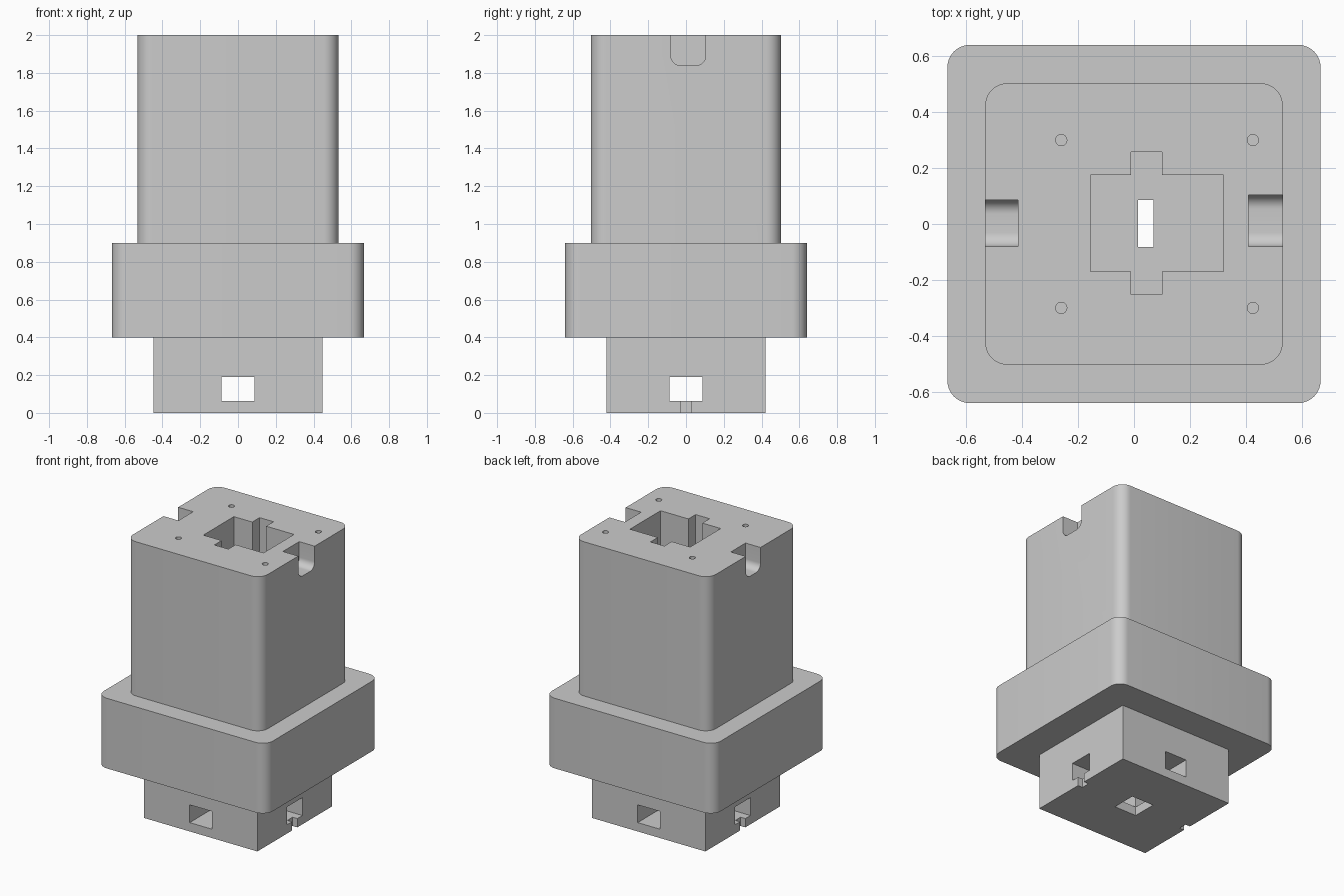
import bpy, bmesh

cube = bpy.data.objects.get("Cube")
if cube:
    bpy.data.objects.remove(cube, do_unlink=True)

grey = bpy.data.materials.new("plain_grey")
grey.use_nodes = True
colour = (0.6, 0.6, 0.6, 1)
grey.diffuse_color = colour
grey.node_tree.nodes["Principled BSDF"].inputs["Base Color"].default_value = colour


def box(name, xs, ys, zs, radius=0.0, axis=2, low_only=False):
    """Box between limits, with edges along one axis optionally rounded."""
    bm = bmesh.new()
    bmesh.ops.create_cube(bm, size=1)
    limits = (xs, ys, zs)
    for v in bm.verts:
        for i, (a, b) in enumerate(limits):
            v.co[i] = a if v.co[i] < 0 else b
    if radius:
        middle = sum(zs) / 2
        edges = [e for e in bm.edges
                 if abs(e.verts[0].co[axis] - e.verts[1].co[axis]) > 0.001
                 and (not low_only or e.verts[0].co.z < middle)]
        edges = [e for e in edges
                 if all(abs(e.verts[0].co[i] - e.verts[1].co[i]) < 0.001
                        for i in range(3) if i != axis)]
        bmesh.ops.bevel(bm, geom=edges, offset=radius, segments=10,
                        profile=0.5, affect='EDGES')
    return finish(name, bm)


def finish(name, bm):
    mesh = bpy.data.meshes.new(name)
    bm.to_mesh(mesh)
    bm.free()
    mesh.materials.append(grey)
    obj = bpy.data.objects.new(name, mesh)
    bpy.context.collection.objects.link(obj)
    return obj


def drill(x, y, radius, depth):
    """Round cutter entering from the top of the tower."""
    bm = bmesh.new()
    bmesh.ops.create_cone(bm, cap_ends=True, segments=24, radius1=radius,
                          radius2=radius, depth=2 * depth)
    bmesh.ops.translate(bm, verts=bm.verts, vec=(x, y, 2))
    return finish("drill_cutter", bm)


def activate(obj):
    bpy.ops.object.select_all(action='DESELECT')
    obj.select_set(True)
    bpy.context.view_layer.objects.active = obj


def cut(obj, cutters):
    activate(obj)
    for c in cutters:
        c.hide_render = True
        mod = obj.modifiers.new("cut", 'BOOLEAN')
        mod.operation = 'DIFFERENCE'
        mod.solver = 'EXACT'
        mod.object = c
        bpy.ops.object.modifier_apply(modifier=mod.name)


# Three stacked blocks
base = box("base", (-0.447, 0.447), (-0.42, 0.42), (0, 0.4))
collar = box("collar", (-0.667, 0.667), (-0.64, 0.64), (0.4, 0.9), 0.08)
tower = box("tower", (-0.532, 0.532), (-0.503, 0.503), (0.9, 2), 0.08)

# Cross-shaped pocket running down from the top, with a slot in its floor
pocket = [box("pocket_cutter", (-0.155, 0.32), (-0.17, 0.175), (0.5, 2.1)),
          box("key_cutter", (-0.01, 0.1), (-0.252, 0.258), (0.5, 2.1))]
slot = box("slot_cutter", (0.015, 0.07), (-0.083, 0.086), (0.1, 0.6))

# Rounded notches in both sides of the tower top
notches = [box("left_notch_cutter", (0.41, 0.6), (-0.08, 0.104), (1.84, 2.1),
               0.05, 0, True),
           box("right_notch_cutter", (-0.6, -0.414), (-0.08, 0.086), (1.84, 2.1),
               0.05, 0, True)]

# Screw holes
screws = [drill(x, y, 0.02, 0.3) for x in (-0.26, 0.425) for y in (-0.3, 0.3)]

# Crossing tunnels, bottom well and small edge grooves in the base
w = 0.087
tunnels = [box("front_tunnel_cutter", (-w, w), (-0.6, 0.6), (0.063, 0.19)),
           box("side_tunnel_cutter", (-0.6, 0.6), (-w, w), (0.063, 0.19)),
           box("well_cutter", (-w, w), (-w, w), (-0.1, 0.15))]
grooves = [box("groove_cutter", sorted((s * 0.41, s * 0.6)), (-0.03, 0.03),
               (-0.1, 0.1)) for s in (-1, 1)]

cut(tower, pocket + notches + screws)
cut(collar, pocket + [slot])
cut(base, [slot] + tunnels + grooves)

for c in pocket + notches + screws + tunnels + grooves + [slot]:
    bpy.data.objects.remove(c, do_unlink=True)

for part in (base, collar, tower):
    activate(part)
    bpy.ops.object.shade_smooth_by_angle(angle=0.6)
